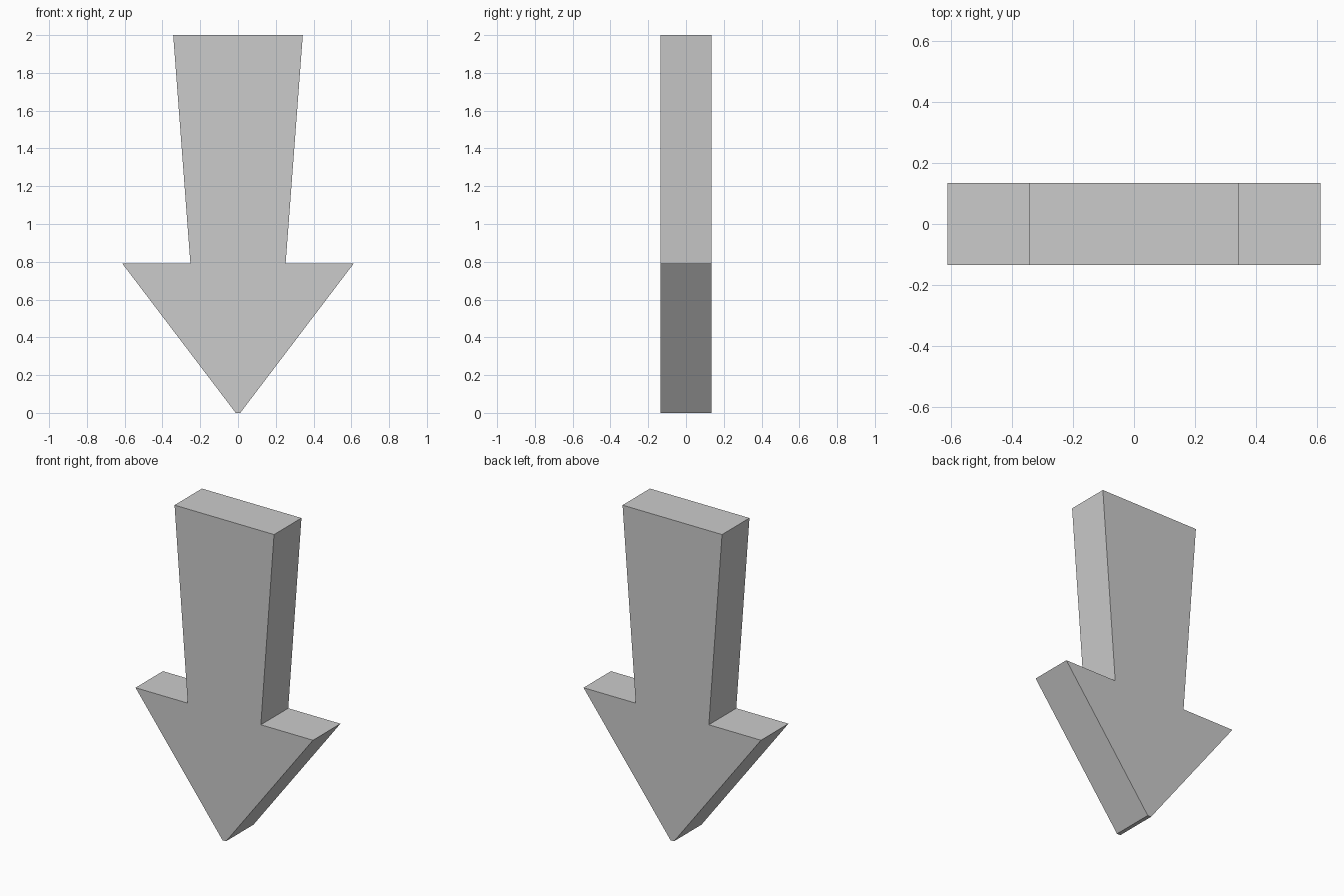
import bpy
import bmesh

# Remove the default object
cube = bpy.data.objects.get("Cube")
if cube:
    bpy.data.objects.remove(cube, do_unlink=True)

HALF_DEPTH = 0.135
JOINT_Z = 0.79

# Single plain grey
grey = bpy.data.materials.new("light_grey")
grey.use_nodes = True
colour = (0.6, 0.6, 0.6, 1)
grey.diffuse_color = colour
grey.node_tree.nodes["Principled BSDF"].inputs["Base Color"].default_value = colour


def tapered_slab(name, low_half, low_z, high_half, high_z):
    """Flat slab with a symmetric trapezoid outline, extruded front to back."""
    outline = [(-low_half, low_z), (low_half, low_z), (high_half, high_z), (-high_half, high_z)]
    bm = bmesh.new()
    front = bm.faces.new([bm.verts.new((x, -HALF_DEPTH, z)) for x, z in outline])
    back = bmesh.ops.extrude_face_region(bm, geom=[front])["geom"]
    verts = [g for g in back if isinstance(g, bmesh.types.BMVert)]
    bmesh.ops.translate(bm, verts=verts, vec=(0, 2 * HALF_DEPTH, 0))
    bmesh.ops.recalc_face_normals(bm, faces=bm.faces)
    mesh = bpy.data.meshes.new(name)
    bm.to_mesh(mesh)
    bm.free()
    mesh.materials.append(grey)
    obj = bpy.data.objects.new(name, mesh)
    bpy.context.collection.objects.link(obj)
    return obj


# Arrow head with a blunt tip, and the shaft widening upward
tapered_slab("arrow_head", 0.012, 0, 0.612, JOINT_Z)
tapered_slab("arrow_shaft", 0.252, JOINT_Z, 0.343, 2)
